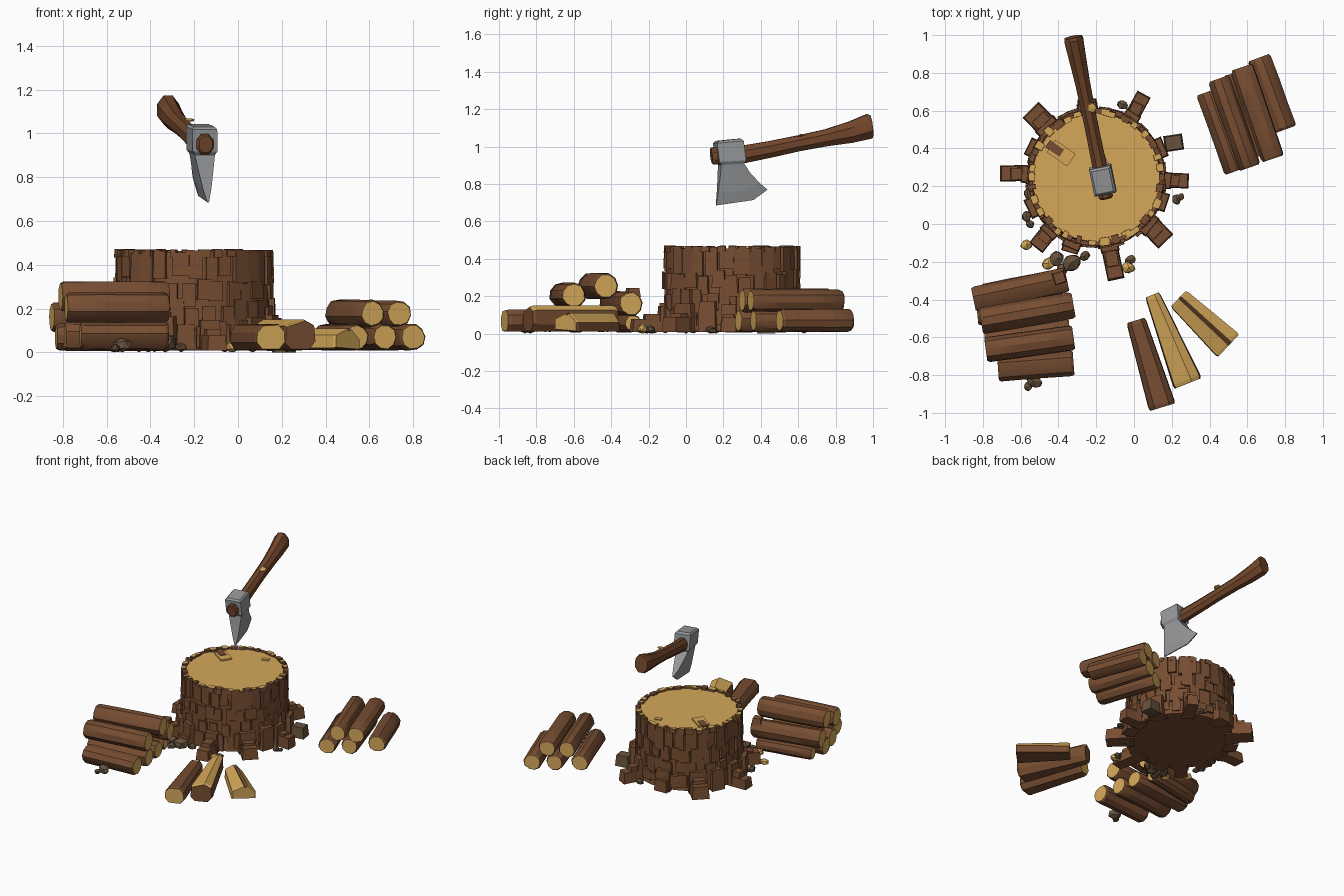
import bpy, bmesh, math, random
from mathutils import Vector, Matrix

if "Cube" in bpy.data.objects:
    bpy.data.objects.remove(bpy.data.objects["Cube"])

random.seed(7)
U = random.uniform


def material(name, col):
    m = bpy.data.materials.new(name)
    m.diffuse_color = (*col, 1)
    m.use_nodes = True
    m.node_tree.nodes["Principled BSDF"].inputs["Base Color"].default_value = m.diffuse_color
    return m


BARK, WOOD, STEEL, STONE, HANDLE = range(5)
MATS = [material("bark brown", (0.185, 0.075, 0.032)),
        material("cut wood", (0.66, 0.39, 0.10)),
        material("steel grey", (0.30, 0.31, 0.32)),
        material("stone brown", (0.135, 0.085, 0.047)),
        material("handle brown", (0.17, 0.062, 0.024))]


def finish(name, bm, smooth=None):
    bmesh.ops.recalc_face_normals(bm, faces=bm.faces)
    me = bpy.data.meshes.new(name)
    bm.to_mesh(me)
    bm.free()
    for m in MATS:
        me.materials.append(m)
    ob = bpy.data.objects.new(name, me)
    bpy.context.collection.objects.link(ob)
    if smooth:
        me.polygons.foreach_set("use_smooth", [True] * len(me.polygons))
        me.set_sharp_from_angle(angle=math.radians(smooth))
    return ob


def loft(bm, rings, side, cap0, cap1):
    """Skin a list of closed rings and cap both ends."""
    vs = [[bm.verts.new(p) for p in r] for r in rings]
    n = len(vs[0])
    for a, b in zip(vs, vs[1:]):
        for i in range(n):
            j = (i + 1) % n
            bm.faces.new((a[i], a[j], b[j], b[i])).material_index = side
    bm.faces.new(vs[0]).material_index = cap0
    bm.faces.new(vs[-1]).material_index = cap1


def box(bm, loc, size, rot=0, mat=BARK, top=None, taper=1.0):
    """Box turned about z; the top may be narrower and of another colour."""
    M = Matrix.Translation(loc) @ Matrix.Rotation(rot, 4, 'Z')
    x, y, z = (s / 2 for s in size)
    c = [(-1, -1), (1, -1), (1, 1), (-1, 1)]
    lo = [M @ Vector((a * x, b * y, -z)) for a, b in c]
    hi = [M @ Vector((a * x * taper, b * y * taper, z)) for a, b in c]
    loft(bm, [lo, hi], mat, mat, mat if top is None else top)


def log(name, x0, y0, x1, y1, z, r):
    """Irregular round log with chamfered ends and pale cut faces."""
    a, b = Vector((x0, y0, z)), Vector((x1, y1, z))
    d = (b - a).normalized()
    s = Vector((-d.y, d.x, 0))
    n = 10
    jit = [U(0.93, 1.04) for _ in range(n)]
    off = U(0, 0.6)
    rings = []
    for t, k in ((0, .88), (.03, 1), (.35, U(.97, 1.03)), (.7, U(.97, 1.03)), (.97, 1), (1, .88)):
        rings.append([a.lerp(b, t) + r * k * jit[i] * (s * math.cos(off + i * math.tau / n)
                      + Vector((0, 0, 1)) * math.sin(off + i * math.tau / n)) for i in range(n)])
    bm = bmesh.new()
    loft(bm, rings, BARK, WOOD, WOOD)
    finish(name, bm, 30)


# stump core: bark side, pale cut top
CX, CY = -0.2, 0.245
bm = bmesh.new()
prof = [(.37, .015), (.355, .1), (.347, .25), (.345, .44), (.338, .455)]
loft(bm, [[(CX + r * math.cos(i * math.tau / 36), CY + r * math.sin(i * math.tau / 36), z)
           for i in range(36)] for r, z in prof], BARK, BARK, WOOD)
finish("stump_core", bm)

# stump bark plates in staggered rows
bm = bmesh.new()
for row, (z0, z1, r) in enumerate([(.02, .14, .362), (.11, .24, .355), (.21, .34, .352), (.31, .455, .35)]):
    n = 30
    for i in range(n):
        a = (i + row * .5 + U(-.2, .2)) * math.tau / n
        lo, hi = z0 + U(-.015, .04), z1 + U(-.04, .01)
        if row == 3:
            hi = U(.45, .469)
        th, rr = U(.016, .03), r + U(-.005, .006)
        box(bm, (CX + rr * math.cos(a), CY + rr * math.sin(a), (lo + hi) / 2),
            (th, U(.055, .085), hi - lo), a + U(-.06, .06), taper=.93)
finish("stump_bark", bm)

# rim blocks around the cut face, some pale on top
bm = bmesh.new()
for i in range(34):
    a = (i + U(-.25, .25)) * math.tau / 34
    rr, d = .345 + U(-.006, .006), U(.025, .05)
    box(bm, (CX + rr * math.cos(a), CY + rr * math.sin(a), .452), (d, U(.025, .055), U(.028, .04)),
        a, BARK, WOOD if i % 3 else BARK, .92)
finish("stump_rim", bm)

# chopped chips on the cut face
bm = bmesh.new()
box(bm, (-.385, .375, .46), (.13, .08, .012), -.6, WOOD)
box(bm, (-.42, .40, .464), (.09, .045, .012), -.6, BARK)
box(bm, (-.12, .50, .458), (.05, .03, .008), .3, WOOD)
finish("stump_chips", bm)

# roots: stepped blocks at the base
bm = bmesh.new()
for deg, out, w in [(177, .51, .085), (134, .50, .12), (97, .42, .1), (60, .51, .08), (-2, .49, .08),
                    (-42, .50, .11), (-79, .55, .09), (-110, .42, .09), (-131, .49, .09), (25, .41, .1),
                    (155, .41, .09), (-20, .41, .09), (-155, .41, .1)]:
    a = math.radians(deg)
    for r0, r1, h, k in ((.31, .40, .15, 1.1), (.36, .36 + (out - .36) * .65, .105, .8), (.38, out, .075, 1)):
        if r1 - r0 < .03:
            continue
        rm = (r0 + r1) / 2
        h += U(-.01, .015)
        box(bm, (CX + rm * math.cos(a), CY + rm * math.sin(a), h / 2 + .008),
            (r1 - r0, w * k, h), a + U(-.08, .08), taper=.88)
finish("roots", bm)

# log stack on the left
for i, p in enumerate([(-.72, -.765, -.32, -.735, .076, .068), (-.79, -.61, -.34, -.565, .072, .066),
                       (-.83, -.475, -.36, -.425, .07, .064), (-.80, -.365, -.40, -.285, .055, .048),
                       (-.785, -.665, -.32, -.60, .205, .068), (-.85, -.40, -.355, -.295, .16, .07),
                       (-.81, -.515, -.32, -.43, .255, .07)]):
    log(f"left_log_{i + 1}", *p)

# log stack on the right
for i, p in enumerate([(.39, .70, .54, .28, .07, .063), (.53, .80, .67, .36, .07, .063),
                       (.66, .88, .80, .50, .07, .064), (.45, .77, .615, .30, .177, .063),
                       (.57, .83, .735, .345, .177, .063)]):
    log(f"right_log_{i + 1}", *p)


# split firewood in front
def split(name, a, b, w0, w1, sec, mats, cap):
    """Tapered piece; sec is (across, height) points, mats one colour per side."""
    a, b = Vector((*a, 0)), Vector((*b, 0))
    d = (b - a).normalized()
    s = Vector((-d.y, d.x, 0))
    bm = bmesh.new()
    rings = []
    for t, k in ((0, .9), (.04, 1), (.96, 1), (1, .92)):
        w = w0 + (w1 - w0) * t
        rings.append([a.lerp(b, t) + s * (x * w * k) + Vector((0, 0, .065 + (z - .065) * k)) for x, z in sec])
    loft(bm, rings, BARK, cap, cap)
    bm.faces.ensure_lookup_table()
    n = len(sec)
    for i in range(3 * n):
        bm.faces[i].material_index = mats[i % n]
    finish(name, bm)


B, W = BARK, WOOD
split("split_log_left", (.01, -.51), (.15, -.97), .052, .073,
      [(-1, .045), (-.6, .01), (.6, .01), (1, .045), (.95, .1), (.55, .13), (-.55, .125), (-.95, .09)], [B] * 8, W)
split("split_log_middle", (.097, -.375), (.285, -.845), .04, .08,
      [(-1, .04), (-.6, .01), (.6, .01), (1, .05), (.92, .125), (.3, .15), (-.9, .12)], [B, B, B, B, W, W, B], B)
split("split_log_right", (.235, -.395), (.50, -.645), .06, .085,
      [(-1, .02), (1, .01), (1, .06), (.3, .11), (.12, .1), (.02, .11), (-.95, .08)], [B, B, W, B, B, W, W], W)

# axe handle: oval sections that swell towards the grip end
bm = bmesh.new()
rings = []
for y, z, h, w in [(.135, .95, .038, .03), (.145, .95, .046, .037), (.30, .957, .047, .038), (.45, .985, .044, .036),
                   (.60, 1.017, .042, .036), (.75, 1.047, .045, .039), (.88, 1.077, .057, .045),
                   (.975, 1.107, .066, .05), (.99, 1.108, .060, .045)]:
    x = -.148 - .205 * (y - .14)
    ring = []
    for i in range(8):
        t = (i + .5) * math.tau / 8
        c, s = math.cos(t) * w * 1.08, math.sin(t) * h * 1.08
        ring.append((x + c, y + .2 * c - .12 * s, z + s))
    rings.append(ring)
loft(bm, rings, HANDLE, HANDLE, HANDLE)
finish("axe_handle", bm, 35)

# pale knot on the handle
bm = bmesh.new()
M = Matrix.Translation((-.222, .615, 1.061)) @ Matrix.Rotation(.2, 4, 'X') @ Matrix.Diagonal((.026, .03, .006, 1))
for f in {f for v in bmesh.ops.create_icosphere(bm, subdivisions=1, radius=1, matrix=M)["verts"] for f in v.link_faces}:
    f.material_index = WOOD
finish("handle_knot", bm)

# axe head: sections from the poll down to the cutting edge
bm = bmesh.new()
rings = []
for (y0, z0), (y1, z1), (y2, z2), hw in [
        ((.165, 1.03), (.23, 1.037), (.285, 1.042), .046), ((.155, 1.018), (.23, 1.025), (.298, 1.03), .057),
        ((.168, .918), (.24, .922), (.31, .926), .057), ((.18, .902), (.24, .905), (.303, .908), .046),
        ((.175, .83), (.26, .84), (.335, .862), .034), ((.168, .75), (.31, .765), (.39, .805), .02),
        ((.16, .685), (.36, .714), (.435, .77), .004)]:
    ring = []
    for y, z, sgn in ((y0, z0, -1), (y1, z1, -1), (y2, z2, -1), (y2, z2, 1), (y1, z1, 1), (y0, z0, 1)):
        x = -.165 - .2 * (y - .23) + .05 * (.98 - z)
        ring.append((x + sgn * hw, y + .2 * sgn * hw, z))
    rings.append(ring)
loft(bm, rings, STEEL, STEEL, STEEL)
finish("axe_head", bm)


# stones and loose wood chips
def pebbles(name, spots, mat):
    bm = bmesh.new()
    for x, y, r in spots:
        M = (Matrix.Translation((x, y, r * .75)) @ Matrix.Rotation(U(0, 3), 4, 'Z')
             @ Matrix.Diagonal((r * 1.1, r * .9, r * .75, 1)))
        vs = bmesh.ops.create_icosphere(bm, subdivisions=1, radius=1, matrix=M)["verts"]
        for v in vs:
            v.co += Vector((U(-.1, .1), U(-.1, .1), U(-.05, .05))) * r
            v.co.z = max(v.co.z, 0)
            for f in v.link_faces:
                f.material_index = mat
    finish(name, bm)


pebbles("stones", [(-.41, -.185, .045), (-.33, -.205, .055), (-.38, -.24, .035), (.225, .13, .028), (.25, .145, .02),
                   (-.53, -.83, .045), (-.56, -.86, .025), (-.57, .04, .03), (-.55, .0, .025), (-.02, -.19, .03),
                   (-.56, .16, .03), (-.26, -.17, .03), (-.06, .63, .03), (.07, .0, .03)], STONE)
pebbles("wood_chips", [(-.57, -.11, .032), (-.45, -.21, .038), (-.03, -.23, .036)], WOOD)
bm = bmesh.new()
box(bm, (.21, .43, .04), (.1, .085, .08), .15, STONE, taper=.85)
box(bm, (-.395, -.285, .22), (.07, .07, .05), .3, BARK, taper=.8)
finish("loose_blocks", bm)
